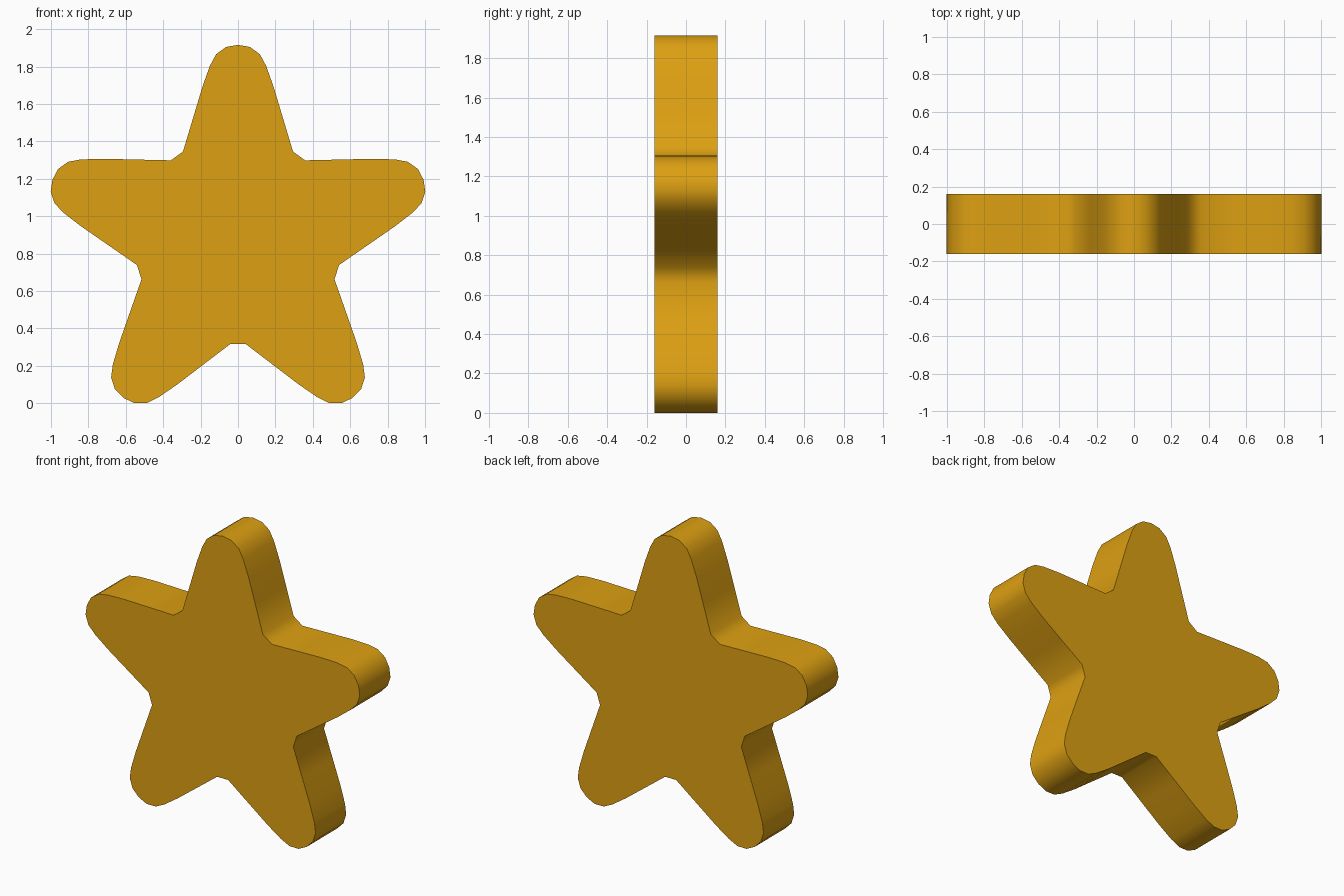
import bpy, bmesh, math

if "Cube" in bpy.data.objects:
    bpy.data.objects.remove(bpy.data.objects["Cube"])

CENTRE_Z = 0.873
HALF_DEPTH = 0.16

gold = bpy.data.materials.new("golden yellow")
gold.diffuse_color = (0.72, 0.35, 0.006, 1)
gold.use_nodes = True
gold.node_tree.nodes["Principled BSDF"].inputs["Base Color"].default_value = gold.diffuse_color

# Half of one arm, from notch to tip: (sideways, outward from the centre)
half = [(0.294, 0.473), (0.238, 0.660), (0.190, 0.820), (0.150, 0.932),
        (0.117, 0.993), (0.064, 1.032)]
arm = half + [(0, 1.043)] + [(-x, r) for x, r in reversed(half)]

# Repeat the arm five times around the centre
outline = []
for i in range(5):
    a = math.radians(72 * i)
    c, s = math.cos(a), math.sin(a)
    outline += [(x * c - r * s, x * s + r * c + CENTRE_Z) for x, r in arm]

# Extrude the outline into a thick star
bm = bmesh.new()
front = bm.faces.new([bm.verts.new((x, -HALF_DEPTH, z)) for x, z in outline])
ext = bmesh.ops.extrude_face_region(bm, geom=[front], use_keep_orig=True)
for v in ext["geom"]:
    if isinstance(v, bmesh.types.BMVert):
        v.co.y = HALF_DEPTH
bmesh.ops.recalc_face_normals(bm, faces=bm.faces)
mesh = bpy.data.meshes.new("star")
bm.to_mesh(mesh)
bm.free()

star = bpy.data.objects.new("star", mesh)
bpy.context.collection.objects.link(star)
mesh.materials.append(gold)

# Smooth rim, crisp front and back edges
bpy.context.view_layer.objects.active = star
star.select_set(True)
bpy.ops.object.shade_smooth_by_angle(angle=math.radians(45))
